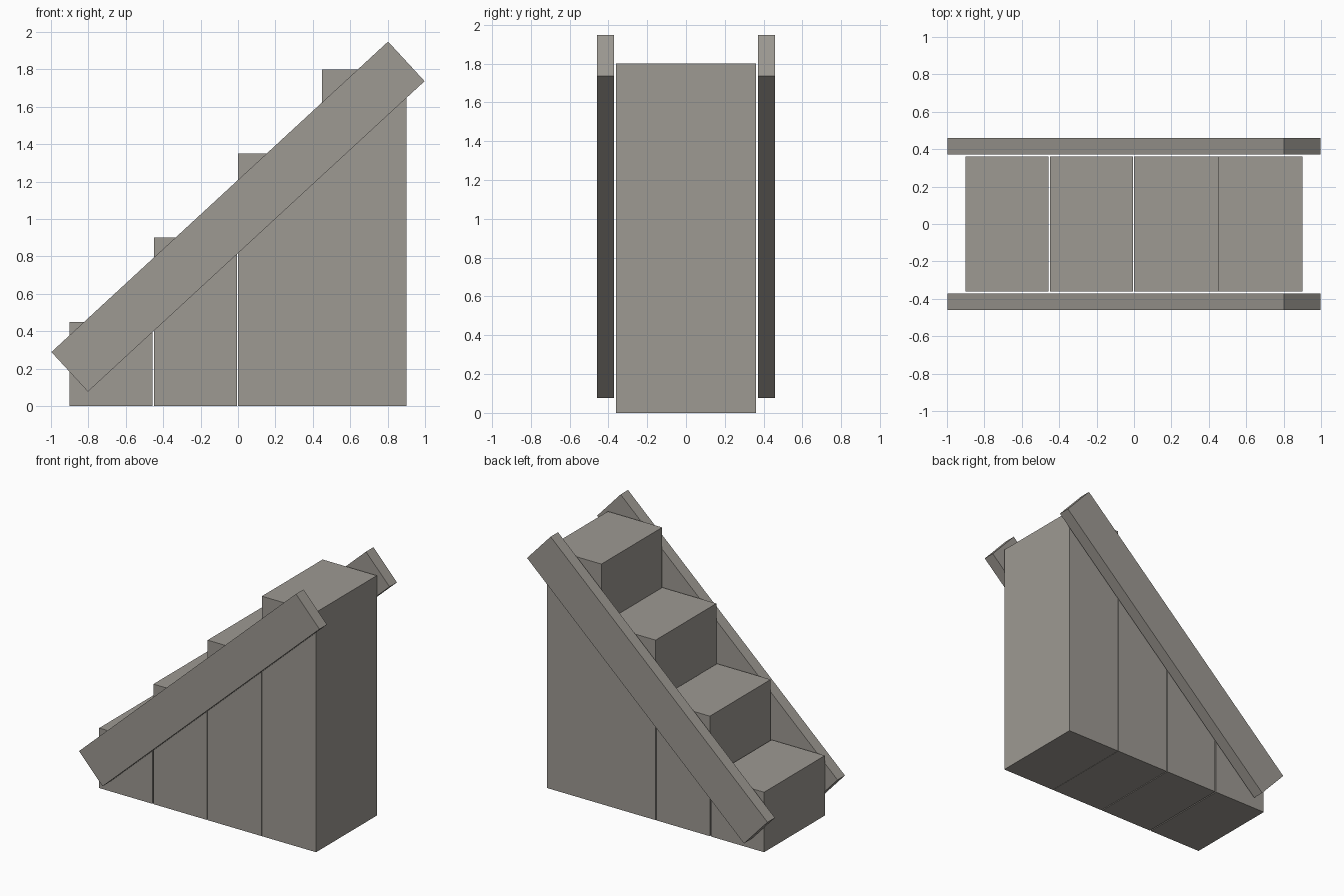
import bpy
import math

cube = bpy.data.objects.get("Cube")
if cube:
    bpy.data.objects.remove(cube, do_unlink=True)

# Single stone colour
stone = bpy.data.materials.new("warm grey stone")
stone.use_nodes = True
colour = (0.34, 0.32, 0.29, 1)
stone.diffuse_color = colour
stone.node_tree.nodes["Principled BSDF"].inputs["Base Color"].default_value = colour


def box(name, centre, size, tilt=0.0):
    bpy.ops.mesh.primitive_cube_add(size=1, location=centre)
    obj = bpy.context.object
    obj.name = name
    obj.scale = size
    bpy.ops.object.transform_apply(location=False, rotation=False, scale=True)
    obj.rotation_euler.y = -tilt
    obj.data.materials.append(stone)
    return obj


# Four solid step blocks, each one rise taller, with hairline gaps
RUN = RISE = 0.45
GAPS = (0.008, 0.006, 0.002, 0)
for i, gap in enumerate(GAPS):
    height = RISE * (i + 1)
    left = -2 * RUN + i * RUN
    width = RUN - gap
    box(f"step_{i + 1}", (left + width / 2, 0, height / 2),
        (width, 0.72, height))

# Sloping side rails following the flight
run, climb = 1.8, 1.66
for side, name in ((-1, "front_rail"), (1, "back_rail")):
    box(name, (0, side * 0.415, 1.013),
        (math.hypot(run, climb), 0.088, 0.288), math.atan2(climb, run))
